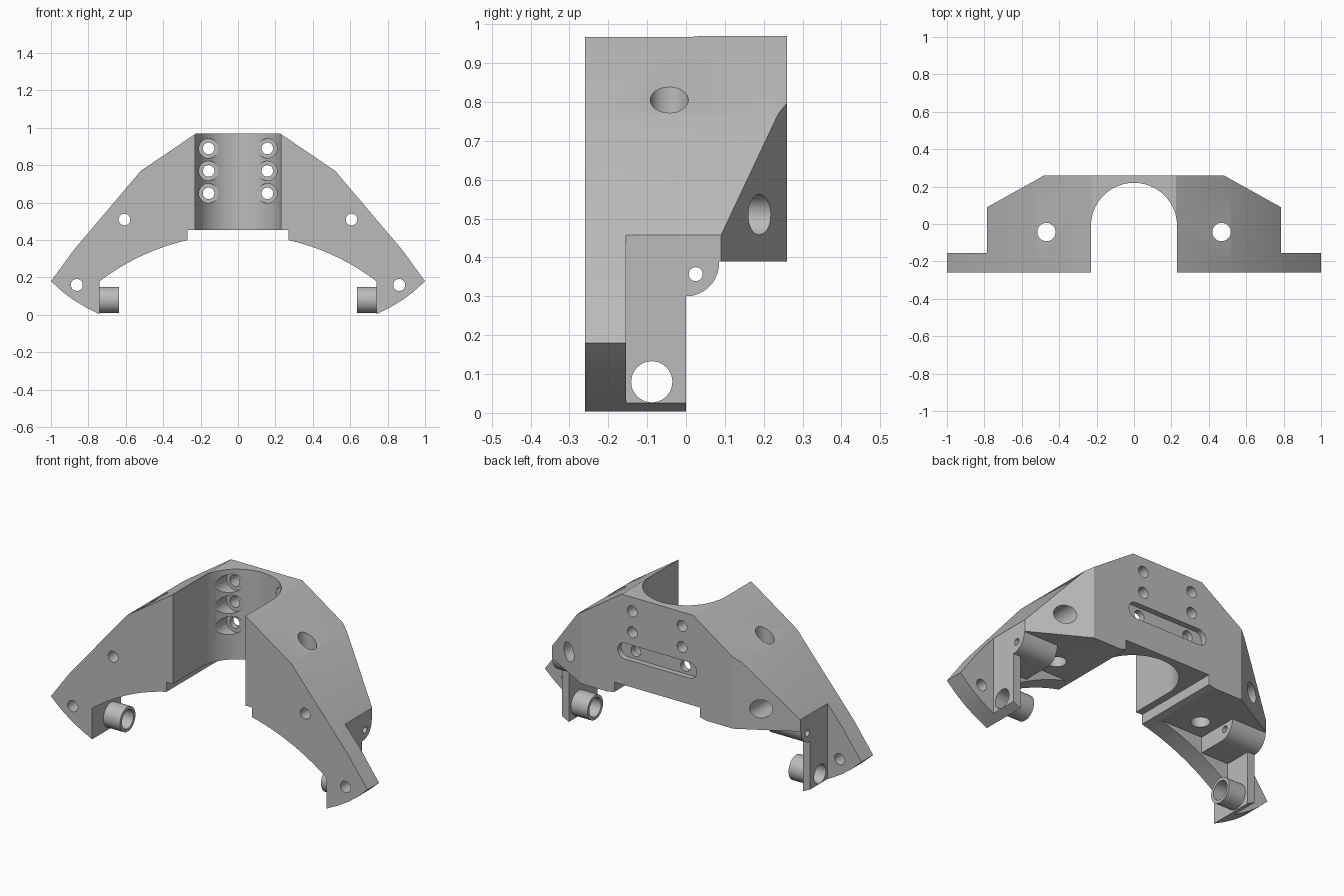
import bpy, bmesh, math

old = bpy.data.objects.get("Cube")
if old:
    bpy.data.objects.remove(old, do_unlink=True)

grey = bpy.data.materials.new("plain_grey")
grey.use_nodes = True
grey.diffuse_color = (0.5, 0.5, 0.5, 1)
grey.node_tree.nodes["Principled BSDF"].inputs["Base Color"].default_value = (0.5, 0.5, 0.5, 1)


def prism(name, axis, points, start, end):
    """Extrude a closed 2D outline along one axis."""
    place = {"X": lambda a, b, t: (t, a, b),
             "Y": lambda a, b, t: (a, t, b),
             "Z": lambda a, b, t: (a, b, t)}[axis]
    bm = bmesh.new()
    base = bm.faces.new([bm.verts.new(place(a, b, start)) for a, b in points])
    top = bmesh.ops.extrude_face_region(bm, geom=[base])["geom"]
    for v in top:
        if isinstance(v, bmesh.types.BMVert):
            v.co["XYZ".index(axis)] = end
    bmesh.ops.recalc_face_normals(bm, faces=bm.faces)
    mesh = bpy.data.meshes.new(name)
    bm.to_mesh(mesh)
    bm.free()
    mesh.materials.append(grey)
    obj = bpy.data.objects.new(name, mesh)
    bpy.context.collection.objects.link(obj)
    return obj


def arc(ca, cb, r, first=0, last=360, n=40):
    full = last - first == 360
    steps = n if full else n + 1
    angles = [math.radians(first + (last - first) * i / n) for i in range(steps)]
    return [(ca + r * math.cos(t), cb + r * math.sin(t)) for t in angles]


def rect(a0, b0, a1, b1):
    return [(a0, b0), (a1, b0), (a1, b1), (a0, b1)]


def combine(tool, operation="DIFFERENCE"):
    """Apply a boolean to the bracket and discard the tool."""
    mod = bracket.modifiers.new("shape", "BOOLEAN")
    mod.operation, mod.solver, mod.object = operation, "EXACT", tool
    bpy.context.view_layer.objects.active = bracket
    bpy.ops.object.modifier_apply(modifier=mod.name)
    bpy.data.objects.remove(tool, do_unlink=True)


def cut(axis, points, start, end):
    combine(prism("cutter", axis, points, start, end))


# Arched bracket outline, right half from top to bottom
half = [(0.225, 0.97), (0.52, 0.77), (0.88, 0.345), (1, 0.18), (0.94, 0.125),
        (0.88, 0.08), (0.81, 0.038), (0.74, 0.003)]
for i in range(17):
    x = 0.74 - 0.47 * i / 16
    half.append((x, -0.789 + math.sqrt(1.486 - x * x)))
half.append((0.27, 0.455))
outline = half + [(-x, z) for x, z in reversed(half)]
bracket = prism("bracket", "Y", outline, -0.26, 0.26)

# Rear corners: chamfer and thin ears
for s in (1, -1):
    plan = [(1.1, -0.155), (0.785, -0.155), (0.785, 0.09), (0.48, 0.26), (0.3, 0.36), (1.1, 0.36)]
    cut("Z", [(s * x, y) for x, y in plan], -0.1, 1.1)

# Underside behind the front wall, leaving rounded lugs and leg plates
cut("X", [(0, -0.1)] + arc(0, 0.385, 0.085, -90, 0, 12) + [(0.085, 0.39), (0.4, 0.39), (0.4, -0.1)], -0.9, 0.9)
cut("X", rect(-0.155, -0.1, 0.4, 0.39), -0.57, 0.57)
for s in (1, -1):
    cut("Y", rect(s * 0.5, -0.1, s * 0.74, 0.3), -0.155, 0.4)

# Central open bore
cut("Z", [(0.23, -0.4)] + arc(0, -0.01, 0.23, 0, 180, 48) + [(-0.23, -0.4)], 0.2, 1.2)

# Leg tubes
for s in (1, -1):
    combine(prism("tube", "X", arc(-0.088, 0.08, 0.07), s * 0.635, s * 0.75), "UNION")
cut("X", arc(-0.088, 0.08, 0.053), -1.1, 1.1)

# Small pin holes through the lugs
cut("X", arc(0.025, 0.357, 0.018, n=24), -1.1, 1.1)

# Rear slot
cut("Y", arc(0.205, 0.65, 0.045, -90, 90, 16) + arc(-0.205, 0.65, 0.045, 90, 270, 16), 0.228, 0.4)

for s in (1, -1):
    # Counterbored mounting holes
    for z in (0.65, 0.77, 0.89):
        cut("Y", arc(s * 0.157, z, 0.052), -0.1, 0.195)
        cut("Y", arc(s * 0.157, z, 0.031), -0.1, 0.4)
    # Side bolt holes with wide rear recess
    cut("Y", arc(s * 0.607, 0.51, 0.031), -0.4, 0.4)
    cut("Y", arc(s * 0.607, 0.51, 0.052), -0.1, 0.4)
    # Ear holes
    cut("Y", arc(s * 0.862, 0.16, 0.032), -0.4, 0.1)
    # Vertical holes
    cut("Z", arc(s * 0.468, -0.043, 0.049), 0.2, 1.2)

bpy.ops.object.select_all(action="DESELECT")
bracket.select_set(True)
bpy.context.view_layer.objects.active = bracket
bpy.ops.object.shade_smooth_by_angle(angle=math.radians(25))
